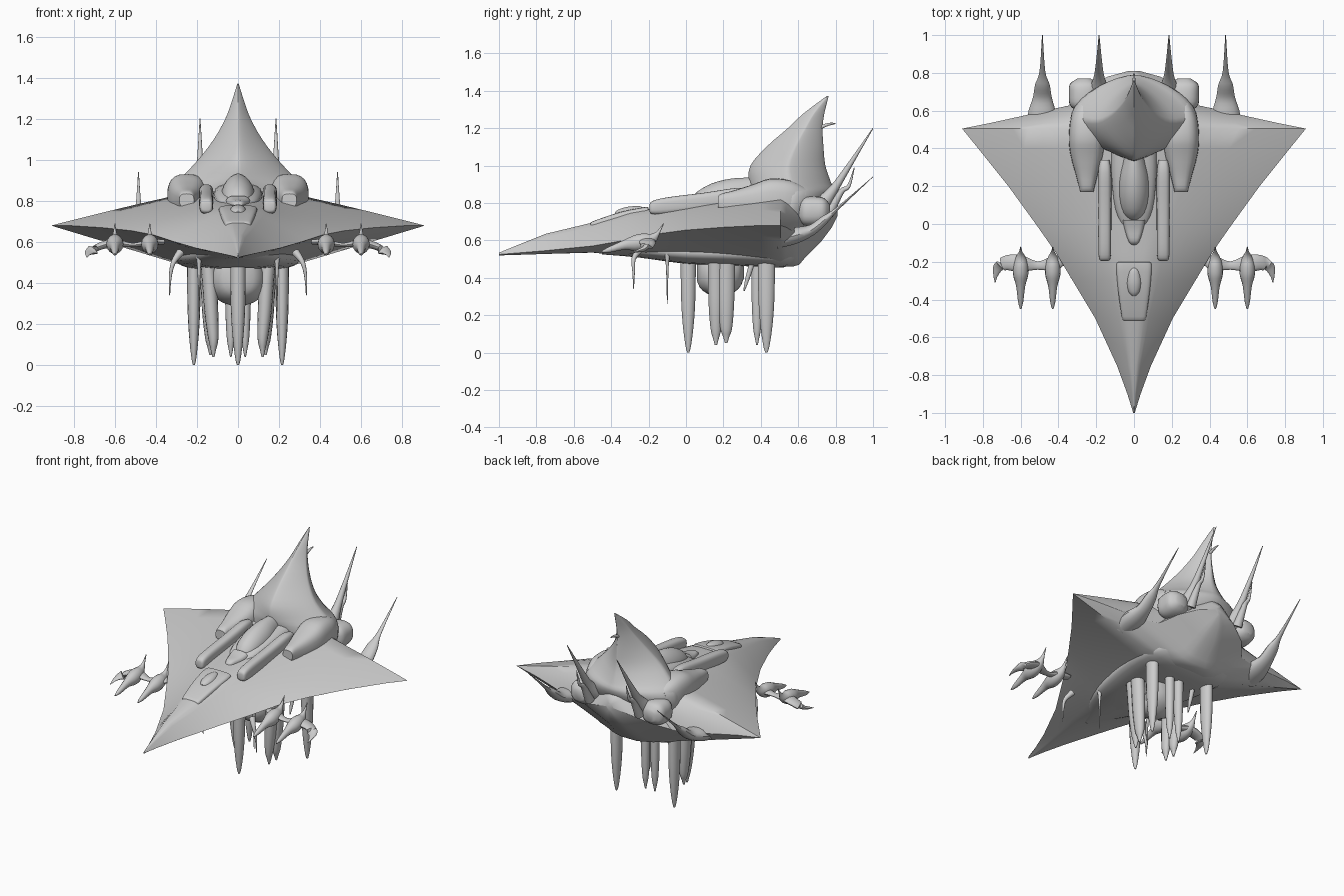
import bpy, bmesh, math
from mathutils import Vector


def loft(name, rings, angle=40):
    """Skin a list of equal-length point rings and cap both ends."""
    bm = bmesh.new()
    rows = [[bm.verts.new(p) for p in r] for r in rings]
    n = len(rows[0])
    for a, b in zip(rows, rows[1:]):
        for i in range(n):
            j = (i + 1) % n
            bm.faces.new((a[i], a[j], b[j], b[i]))
    bm.faces.new(rows[0][::-1])
    bm.faces.new(rows[-1])
    bmesh.ops.recalc_face_normals(bm, faces=bm.faces)
    me = bpy.data.meshes.new(name)
    bm.to_mesh(me)
    bm.free()
    ob = bpy.data.objects.new(name, me)
    bpy.context.collection.objects.link(ob)
    bpy.ops.object.select_all(action='DESELECT')
    ob.select_set(True)
    bpy.context.view_layer.objects.active = ob
    bpy.ops.object.shade_smooth_by_angle(angle=math.radians(angle))
    return ob


def dense(stations, k=4):
    """Catmull-Rom refinement of a station list."""
    S = [Vector(s) for s in stations]
    out = []
    for i in range(len(S) - 1):
        p0, p1, p2, p3 = S[max(i - 1, 0)], S[i], S[i + 1], S[min(i + 2, len(S) - 1)]
        for q in range(k):
            t = q / k
            out.append(0.5 * (2 * p1 + (p2 - p0) * t + (2 * p0 - 5 * p1 + 4 * p2 - p3) * t**2
                              + (3 * p1 - p0 - 3 * p2 + p3) * t**3))
    return out + [S[-1]]


def oval(n, e):
    """Unit superellipse outline with exponent e."""
    pts = []
    for i in range(n):
        a = 2 * math.pi * i / n
        c, s = math.cos(a), math.sin(a)
        pts.append((math.copysign(abs(c)**(2 / e), c), math.copysign(abs(s)**(2 / e), s)))
    return pts


def tube(name, pts, flat=1.0, n=14):
    """Tapered tube along (x, y, z, radius) points."""
    P = dense(pts)
    rings = []
    for i, p in enumerate(P):
        t = (P[min(i + 1, len(P) - 1)] - P[max(i - 1, 0)]).to_3d().normalized()
        ref = Vector((0, 1, 0)) if abs(t.x) > 0.75 else Vector((1, 0, 0))
        u = t.cross(ref).normalized()
        v = u.cross(t)
        r = max(p[3], 0.0015)
        rings.append([p.to_3d() + u * (r * flat * s) + v * (r * c) for c, s in oval(n, 2)])
    return loft(name, rings)


def body(name, stations, e=2.5, x=0.0, n=24):
    """Loft along y through (y, half_width, z_bottom, z_top) sections."""
    rings = [[(x + w * c, y, (zb + zt) / 2 + (zt - zb) / 2 * s) for c, s in oval(n, e)]
             for y, w, zb, zt in dense(stations, 3)]
    return loft(name, rings)


def pair(fn, name, pts, **kw):
    """Build a tube on both sides."""
    for s, side in ((1, 'right'), (-1, 'left')):
        fn(f'{side}_{name}', [(s * x, y, z, r) for x, y, z, r in pts], **kw)


# Delta hull: y, half width, edge z, top z, bottom z
hull = [(-1, .004, .525, .534, .52), (-.9, .035, .533, .575, .523), (-.75, .09, .545, .635, .528),
        (-.5, .205, .57, .695, .535), (-.3, .325, .605, .755, .515), (-.15, .415, .635, .775, .495),
        (0, .52, .655, .79, .485), (.2, .665, .67, .815, .475), (.4, .825, .68, .84, .465),
        (.505, .91, .68, .85, .46), (.535, .76, .67, .85, .46), (.57, .6, .65, .85, .46),
        (.605, .45, .63, .86, .47), (.63, .33, .63, .86, .5), (.72, .25, .68, .85, .59),
        (.78, .14, .73, .83, .67), (.81, .03, .76, .79, .73)]
rings = []
M = 24
for y, w, ze, zt, zb in hull:
    us = [math.sin(math.pi / 2 * (-1 + 2 * i / M)) for i in range(M + 1)]
    top = [(w * u, y, ze + (zt - ze) * min(1, 1.2 * (1 - abs(u)**1.15))) for u in us]
    bot = [(w * u, y, ze - (ze - zb) * min(1, 1.25 * (1 - abs(u))) - .0005) for u in us[::-1]]
    rings.append(top + bot[1:-1])
loft('delta_hull', rings, 50)

# Tall tail fin flaring into a hood: z, half width, front y, back y, outline exponent
fin = [(.7, .32, .38, .68, 2), (.78, .335, .37, .75, 1.8), (.86, .325, .35, .79, 1.6),
       (.91, .28, .335, .775, 1.4), (1.0, .195, .345, .745, 1.3), (1.1, .118, .43, .735, 1.25),
       (1.2, .062, .545, .73, 1.25), (1.28, .032, .63, .74, 1.25), (1.372, .003, .753, .763, 1.5)]
rings = []
for z, w, y0, y1, e in dense(fin, 3):
    rings.append([(w * c, (y0 + y1) / 2 + (y1 - y0) / 2 * s, z) for c, s in oval(36, e)])
loft('tail_fin', rings, 60)
tube('fin_thorn', [(0, .71, 1.2, .01), (0, .76, 1.22, .008), (0, .8, 1.225, .003)])

# Hood arms, cannon rails and engine bulbs on both sides
for s, side in ((1, 'right'), (-1, 'left')):
    body(f'{side}_hood_arm', [(.17, .036, .77, .835), (.19, .04, .75, .85), (.26, .058, .73, .868),
                              (.36, .085, .72, .9), (.45, .095, .7, .93), (.56, .085, .7, .92),
                              (.64, .05, .72, .88)], 2.8, s * .25)
    body(f'{side}_cannon_rail', [(-.195, .02, .755, .79), (-.18, .031, .74, .81), (-.1, .034, .74, .83),
                                 (.1, .035, .76, .855), (.27, .035, .78, .88), (.34, .025, .8, .87)],
         3, s * .155)
    body(f'{side}_engine_bulb', [(.6, .04, .71, .8), (.63, .075, .68, .83), (.69, .08, .675, .835),
                                 (.74, .075, .69, .825), (.77, .035, .72, .79)], 2.5, s * .265)

# Cockpit canopy and nose deck details
body('canopy', [(.02, .03, .74, .81), (.06, .06, .74, .86), (.14, .078, .74, .905),
                (.24, .08, .74, .93), (.34, .06, .76, .935), (.42, .05, .78, .93)], 1.8)
body('canopy_surround', [(-.02, .06, .74, .79), (.08, .1, .74, .83), (.25, .12, .74, .87),
                         (.42, .12, .74, .89)], 3)
body('deck_block', [(-.11, .015, .73, .78), (-.09, .03, .73, .8), (-.03, .05, .73, .81),
                    (.02, .06, .73, .825)], 3.5)
body('nose_panel', [(-.51, .055, .65, .693), (-.49, .065, .65, .705), (-.35, .085, .68, .752),
                    (-.22, .095, .7, .778), (-.2, .08, .7, .772)], 5)
body('nose_bubble', [(-.38, .01, .72, .75), (-.36, .03, .71, .765), (-.31, .04, .71, .78),
                     (-.25, .03, .72, .783), (-.23, .01, .73, .775)], 2.2)

# Rear spikes with small spurs
pair(tube, 'outer_spike', [(.49, .48, .6, .075), (.487, .58, .625, .075), (.485, .67, .655, .05),
                           (.485, .74, .71, .038), (.485, .81, .77, .015), (.485, 1, .94, .002)], flat=.6)
pair(tube, 'inner_spike', [(.185, .58, .7, .08), (.185, .7, .77, .055), (.185, .78, .86, .028),
                           (.185, .86, .98, .016), (.185, 1, 1.2, .002)])
pair(tube, 'spike_spur', [(.185, .76, .74, .03), (.185, .83, .86, .016), (.185, .87, .89, .01),
                          (.185, .9, .99, .002)])

# Underslung pods on hooked pylons
for x, nm in ((.43, 'inner_pod'), (.6, 'outer_pod')):
    pair(tube, nm, [(x, -.45, .54, .004), (x, -.41, .55, .014), (x, -.33, .575, .024),
                    (x, -.27, .585, .04), (x, -.22, .595, .04), (x, -.18, .61, .027),
                    (x, -.15, .64, .01), (x, -.12, .69, .002)], flat=1.1)
pair(tube, 'pylon', [(.36, -.19, .6, .025), (.39, -.195, .6, .032), (.43, -.21, .6, .04),
                     (.51, -.22, .585, .022), (.6, -.21, .595, .045), (.67, -.205, .58, .04),
                     (.715, -.225, .555, .03), (.732, -.27, .54, .013), (.735, -.31, .525, .002)],
     flat=.45)

# Belly plating and central bulb
body('belly', [(-.45, .03, .525, .58), (-.25, .15, .508, .6), (0, .24, .475, .6), (.3, .3, .463, .6),
               (.52, .3, .455, .6), (.6, .22, .5, .6)], 2.5)
body('belly_bulb', [(.06, .03, .38, .5), (.09, .1, .33, .52), (.19, .14, .29, .54),
                    (.28, .1, .34, .52), (.31, .03, .4, .5)], 2.3)


# Fang-like legs
def fang(x, y, tip, r, lean=0.0):
    return [(x - lean, y, .53, r * 1.1), (x - lean * .6, y, .4, r * 1.1), (x - lean * .3, y, .25, r),
            (x, y, .13, r * .75), (x, y, tip + .035, r * .4), (x, y, tip, r * .15)]


tube('front_leg', fang(0, .012, 0, .034), flat=1.1)
pair(tube, 'rear_leg', fang(.215, .43, 0, .03), flat=1.4)
pair(tube, 'rear_inner_leg', fang(.035, .38, .04, .026), flat=1.1)
pair(tube, 'middle_leg_a', fang(.12, .16, .04, .033, -.03), flat=1.2)
pair(tube, 'middle_leg_b', fang(.135, .215, .05, .033, -.02), flat=1.3)

# Thin belly whiskers
pair(tube, 'front_whisker', [(.28, -.25, .55, .02), (.315, -.28, .5, .012), (.33, -.28, .43, .007),
                             (.333, -.28, .34, .002)])
pair(tube, 'middle_whisker', [(.19, -.1, .53, .015), (.19, -.1, .45, .007), (.19, -.1, .26, .002)])
pair(tube, 'rear_whisker', [(.17, .36, .5, .016), (.17, .33, .4, .012), (.17, .31, .33, .004)])
